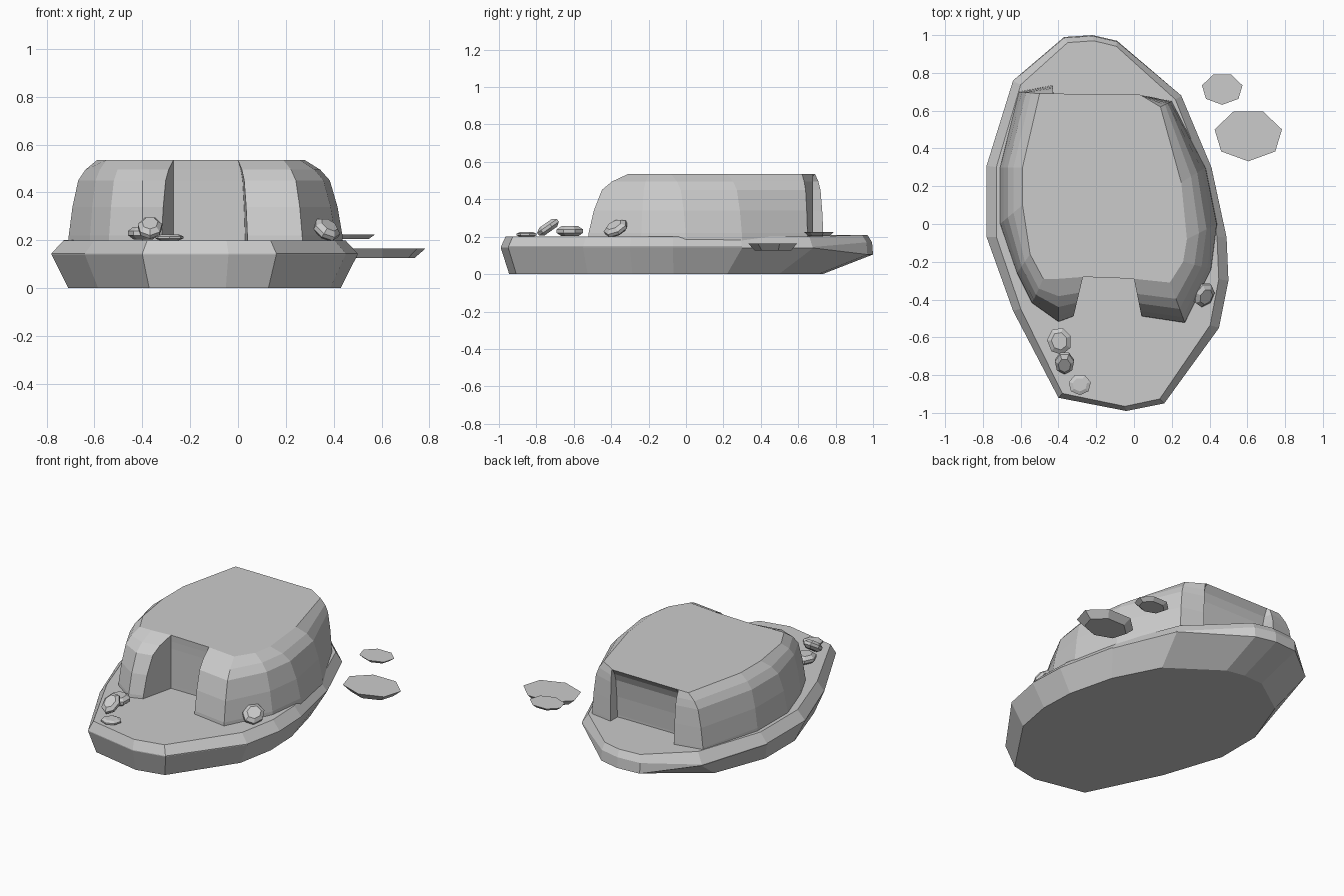
import bpy, bmesh
from math import sin, cos, pi, radians
from mathutils import Euler, Vector

if "Cube" in bpy.data.objects:
    bpy.data.objects.remove(bpy.data.objects["Cube"])


def loft(name, rings):
    """Skin a stack of equal-length rings and cap both ends, flat shaded."""
    bm = bmesh.new()
    vs = [[bm.verts.new(p) for p in ring] for ring in rings]
    n = len(vs[0])
    for a, b in zip(vs, vs[1:]):
        for i in range(n):
            j = (i + 1) % n
            bm.faces.new((a[i], a[j], b[j], b[i]))
    bm.faces.new(vs[0][::-1])
    bm.faces.new(vs[-1])
    bmesh.ops.remove_doubles(bm, verts=bm.verts, dist=0.0005)
    bmesh.ops.recalc_face_normals(bm, faces=bm.faces)
    me = bpy.data.meshes.new(name)
    bm.to_mesh(me)
    bm.free()
    ob = bpy.data.objects.new(name, me)
    bpy.context.collection.objects.link(ob)
    return ob


# Rock base: widest outline, tucked in below and chamfered above
outline = [(-.40, -.92), (-.04, -.99), (.16, -.95), (.45, -.55), (.50, -.30),
           (.49, -.07), (.41, .30), (.25, .68), (-.09, .97), (-.22, 1.0),
           (-.37, .99), (-.64, .76), (-.78, .31), (-.78, -.07), (-.64, -.46)]
CX = -.14


def inset(sx, front, back, z):
    return [(CX + (x - CX) * sx, y * (front if y < 0 else back), z(y)) for x, y in outline]


loft("rock_base", [
    inset(.89, .955, .73, lambda y: 0),
    inset(1, 1, 1, lambda y: .105 if y > .9 else .14),
    inset(1, 1, .995, lambda y: .17 if y > .9 else .145),
    inset(.92, .975, .97, lambda y: .21 if y > .7 else .2),
])

# Upper block: foot and roof outlines, notch in the front, undercut recess at the back
foot = [(.03, -.28), (.04, -.49), (.27, -.525), (.41, -.24), (.44, 0), (.38, .30),
        (.20, .65), (.05, .68), (.05, .61), (-.43, .61), (-.43, .735), (-.61, .70),
        (-.71, .30), (-.71, 0), (-.62, -.26), (-.54, -.42), (-.40, -.52), (-.32, -.49),
        (-.27, -.28)]
roof = [(0, -.29), (0, -.29), (.19, -.31), (.26, -.20), (.28, -.08), (.25, .22),
        (.14, .62), (.04, .68), (.03, .685), (-.41, .69), (-.43, .69), (-.50, .69),
        (-.59, .30), (-.59, .10), (-.55, -.16), (-.48, -.29), (-.40, -.29), (-.27, -.28),
        (-.27, -.28)]
levels = [(.17, 0), (.22, .02), (.34, .15), (.45, .35), (.495, .6), (.535, 1)]
loft("upper_block", [
    [(a[0] + (b[0] - a[0]) * t, a[1] + (b[1] - a[1]) * t, z) for a, b in zip(foot, roof)]
    for z, t in levels])


# Seven-sided stones
def stone(name, loc, rx, ry, profile, tilt=(0, 0, 0)):
    rot = Euler([radians(d) for d in tilt]).to_matrix()
    rings = []
    for z, s in profile:
        ring = []
        for k in range(7):
            a = -pi / 2 + 2 * pi * k / 7
            ring.append(Vector(loc) + rot @ Vector((rx * s * cos(a), ry * s * sin(a), z)))
        rings.append(ring)
    return loft(name, rings)


# Floating flat steps beside the block
stone("large_step", (.605, .47, .125), .183, .138, [(0, .74), (.04, 1)])
stone("small_step", (.467, .715, .205), .11, .084, [(0, .74), (.02, 1)])

# Pebbles on the ledge
pebbles = [((-.395, -.62, .23), .065, .073, .026, (0, 0, 10)),
           ((-.368, -.735, .252), .052, .068, .025, (35, 0, 0)),
           ((-.287, -.85, .212), .060, .056, .013, (0, 0, 0)),
           ((.37, -.375, .245), .060, .068, .026, (25, 32, 0))]
for i, (loc, rx, ry, h, tilt) in enumerate(pebbles):
    stone(f"pebble_{i + 1}", loc, rx, ry,
          [(-h, .65), (-h * .35, 1), (h * .35, 1), (h, .65)], tilt)
